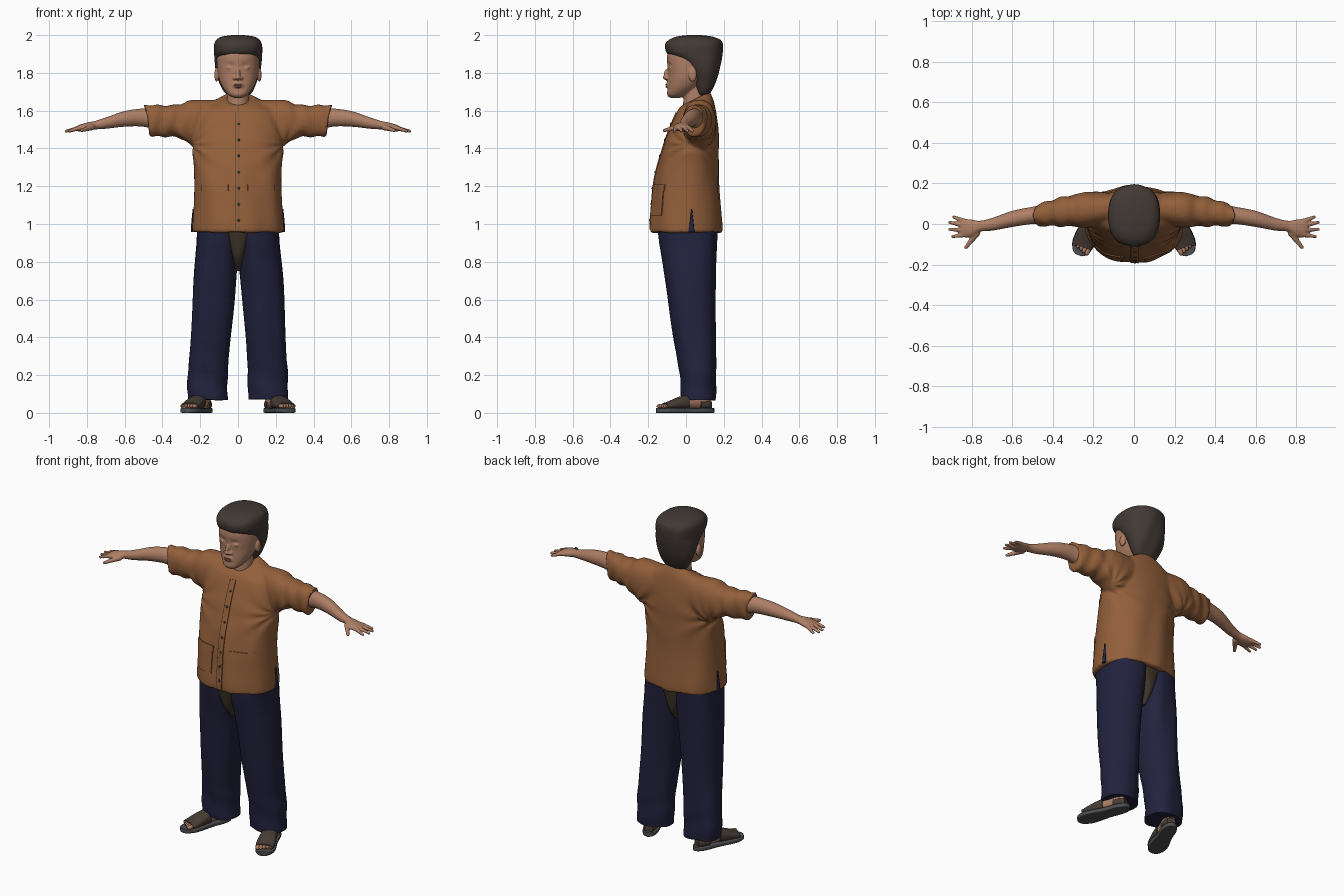
import bpy, bmesh
from math import sin, cos, pi, exp, atan2, copysign, hypot
from mathutils import Matrix, Vector

if "Cube" in bpy.data.objects:
    bpy.data.objects.remove(bpy.data.objects["Cube"])


def material(name, rgb):
    m = bpy.data.materials.new(name)
    m.use_nodes = True
    m.diffuse_color = (*rgb, 1)
    shader = m.node_tree.nodes["Principled BSDF"]
    shader.inputs["Base Color"].default_value = (*rgb, 1)
    shader.inputs["Roughness"].default_value = 0.8
    return m


SKIN = material("skin", (0.42, 0.21, 0.13))
LIP = material("lip", (0.32, 0.14, 0.095))
HAIR = material("hair", (0.055, 0.041, 0.034))
SHIRT = material("shirt_brown", (0.29, 0.115, 0.043))
PANTS = material("navy_cloth", (0.016, 0.016, 0.048))
DARK = material("dark_brown", (0.05, 0.035, 0.022))
STRAP = material("sandal_leather", (0.062, 0.045, 0.036))
SOLE = material("sole_grey", (0.075, 0.075, 0.08))


def loft(bm, axis, rings, power=2.0, n=48, steps=5):
    """Rings are (position, a0, a1, b0, b1, tilt) with a, b the other two axes."""
    rings = [tuple(r) + (0,) * (6 - len(r)) for r in rings]
    dense = []
    for i in range(len(rings) - 1):
        p0, p1, p2, p3 = (rings[max(0, min(len(rings) - 1, i + k))] for k in (-1, 0, 1, 2))
        for s in range(steps):
            t = s / steps
            dense.append([b + t * (c - a) / 2 + t * t * (a - 2.5 * b + 2 * c - d / 2)
                          + t ** 3 * (1.5 * (b - c) + (d - a) / 2)
                          for a, b, c, d in zip(p0, p1, p2, p3)])
    dense.append(rings[-1])
    loops = []
    for t, a0, a1, b0, b1, tilt in dense:
        loop = []
        for k in range(n):
            c, s = cos(2 * pi * k / n), sin(2 * pi * k / n)
            u = copysign(abs(c) ** (2 / power), c) * (a1 - a0) / 2
            v = copysign(abs(s) ** (2 / power), s) * (b1 - b0) / 2
            a, b, w = (a0 + a1) / 2 + u, (b0 + b1) / 2 + v, t + tilt * v
            loop.append(bm.verts.new({"x": (w, a, b), "y": (a, w, b), "z": (a, b, w)}[axis]))
        loops.append(loop)
    for lo, hi in zip(loops, loops[1:]):
        for k in range(n):
            bm.faces.new((lo[k], lo[(k + 1) % n], hi[(k + 1) % n], hi[k]))
    bm.faces.new(loops[0])
    bm.faces.new(loops[-1])


def blob(bm, pos, size):
    bmesh.ops.create_icosphere(bm, subdivisions=3, radius=1,
                               matrix=Matrix.Translation(pos) @ Matrix.Diagonal((*size, 1)))


def limb(bm, a, b, r0, r1):
    """Chain of overlapping balls, used for fingers."""
    for i in range(9):
        t = i / 8
        r = r0 + (r1 - r0) * t
        blob(bm, Vector(a).lerp(Vector(b), t), (r, r, r))


def finish(name, bm, mat, mirror=False, voxel=0, fold=None, wrap=None, thick=0):
    bmesh.ops.recalc_face_normals(bm, faces=bm.faces)
    mesh = bpy.data.meshes.new(name)
    bm.to_mesh(mesh)
    bm.free()
    ob = bpy.data.objects.new(name, mesh)
    bpy.context.collection.objects.link(ob)
    if mirror:
        ob.modifiers.new("mirror", "MIRROR")
    if voxel:
        m = ob.modifiers.new("remesh", "REMESH")
        m.mode, m.voxel_size = "VOXEL", voxel
        m = ob.modifiers.new("smooth", "SMOOTH")
        m.factor, m.iterations = 0.5, 3
    if wrap:
        m = ob.modifiers.new("wrap", "SHRINKWRAP")
        m.target, m.wrap_method, m.offset = wrap, "PROJECT", 0.001
        m.use_project_y = True
        m = ob.modifiers.new("solid", "SOLIDIFY")
        m.thickness, m.offset = thick, 0
    bpy.context.view_layer.update()
    dg = bpy.context.evaluated_depsgraph_get()
    baked = bpy.data.meshes.new_from_object(ob.evaluated_get(dg))
    ob.modifiers.clear()
    ob.data = baked
    if fold:
        moves = [v.normal * fold(v.co) for v in baked.vertices]
        for v, d in zip(baked.vertices, moves):
            v.co += d
    baked.materials.clear()
    baked.materials.append(mat)
    bpy.ops.object.select_all(action="DESELECT")
    ob.select_set(True)
    bpy.context.view_layer.objects.active = ob
    bpy.ops.object.shade_smooth_by_angle(angle=0.9)
    return ob


def sym(rows):
    """Rings given as (position, half width, b0, b1[, tilt])."""
    return [(r[0], -r[1], r[1], *r[2:]) for r in rows]


# Head with neck, ears, nose and closed eyes
bm = bmesh.new()
loft(bm, "z", sym([(1.668, .025, -.085, -.03), (1.685, .052, -.1, .01), (1.72, .08, -.097, .06),
                   (1.76, .098, -.095, .1), (1.80, .107, -.095, .13), (1.85, .112, -.1, .15),
                   (1.90, .11, -.098, .16), (1.95, .095, -.07, .15), (1.98, .05, -.02, .1)]), 2.2)
loft(bm, "z", sym([(1.56, .066, -.015, .12), (1.64, .06, -.015, .115), (1.74, .058, -.01, .12)]))
blob(bm, (0, -.1, 1.79), (.012, .018, .032))
blob(bm, (0, -.107, 1.775), (.015, .016, .012))
blob(bm, (0, -.092, 1.735), (.032, .013, .022))
for s in (-1, 1):
    blob(bm, (s * .016, -.099, 1.772), (.012, .012, .009))
    blob(bm, (s * .042, -.082, 1.828), (.021, .014, .012))
    blob(bm, (s * .113, .035, 1.79), (.012, .022, .037))


def sockets(p):
    return -.007 * exp(-((abs(p.x) - .04) / .025) ** 2 - ((p.z - 1.84) / .016) ** 2) if p.y < -.04 else 0


finish("head", bm, SKIN, voxel=.0045, fold=sockets)

bm = bmesh.new()
blob(bm, (0, -.1, 1.737), (.024, .009, .005))
blob(bm, (0, -.099, 1.726), (.02, .009, .006))
finish("lips", bm, LIP)

# Hair cap
bm = bmesh.new()
loft(bm, "z", sym([(1.675, .05, .06, .115), (1.70, .075, .055, .132), (1.75, .1, .04, .157),
                   (1.80, .116, .015, .174), (1.86, .124, -.035, .187), (1.895, .127, -.088, .192),
                   (1.915, .129, -.106, .194), (1.95, .128, -.109, .194), (1.975, .115, -.09, .182),
                   (1.992, .085, -.05, .14), (2.0, .03, .01, .08)]), 2.3, n=64)
finish("hair", bm, HAIR, fold=lambda p: .0015 * sin(70 * p.x + 20 * p.z) * (p.z < 1.97))

# Shirt body and short sleeves
bm = bmesh.new()
loft(bm, "z", sym([(.955, .245, -.19, .19), (1.0, .243, -.19, .19), (1.1, .237, -.18, .182),
                   (1.2, .234, -.17, .176), (1.3, .234, -.15, .175), (1.4, .238, -.122, .175),
                   (1.5, .235, -.088, .172), (1.57, .225, -.062, .163, .05), (1.62, .19, -.045, .15, .2),
                   (1.648, .12, -.035, .135, .4), (1.662, .085, -.028, .125, .5)]), 2.15, n=64)
for s in (-1, 1):
    loft(bm, "x", [(s * x, *r, s * t) for x, *r, t in (
        (.05, .02, .14, 1.45, 1.655, 0), (.2, -.015, .16, 1.4, 1.658, 0), (.26, -.015, .152, 1.425, 1.652, 0),
        (.32, -.012, .14, 1.455, 1.632, 0), (.4, -.01, .12, 1.463, 1.628, .1),
        (.48, -.012, .095, 1.463, 1.632, .2))], 2.3)


def shirt_folds(p):
    ax, az = abs(p.x) - .25, p.z - 1.42
    pit = .006 * sin(9 * atan2(az, ax)) * exp(-hypot(ax, az) / .12) * min(1, hypot(ax, az) / .05)
    hang = .004 * sin(38 * p.x + 7 * p.z + 9 * p.y) * max(0, min(1, (1.5 - p.z) / .3))
    sleeve = .005 * sin(75 * abs(p.x) + 20 * p.z) * max(0, min(1, (abs(p.x) - .22) / .1))
    return pit + hang * .8 + sleeve * .7


shirt = finish("shirt", bm, SHIRT, voxel=.009, fold=shirt_folds)


def plate(name, mat, x0, x1, z0, z1, thick):
    """Thin cloth patch laid onto the shirt front."""
    bm = bmesh.new()
    bmesh.ops.create_grid(bm, x_segments=max(2, int((x1 - x0) * 90)), y_segments=int((z1 - z0) * 90) + 1, size=.5)
    for v in bm.verts:
        v.co = (x0 + (v.co.x + .5) * (x1 - x0), -.5, z0 + (v.co.y + .5) * (z1 - z0))
    return finish(name, bm, mat, wrap=shirt, thick=thick)


plate("placket", SHIRT, -.012, .022, .97, 1.59, .008)
plate("placket_edge", DARK, -.016, -.012, .97, 1.59, .008)
for side, s in (("right", -1), ("left", 1)):
    x0, x1 = sorted((s * .055, s * .185))
    plate(side + "_pocket", SHIRT, x0, x1, 1.045, 1.2, .009)
    plate(side + "_pocket_hem", SHIRT, x0 - .004, x1 + .004, 1.175, 1.208, .0095)

# Buttons down the placket
bm = bmesh.new()
for i in range(7):
    hit, pos, *_ = shirt.ray_cast(Vector((.005, -1, 1.02 + i * .085)), Vector((0, 1, 0)))
    if hit:
        blob(bm, pos - Vector((0, .005, 0)), (.007, .004, .007))
finish("buttons", bm, DARK)

# Open slits at the shirt sides
bm = bmesh.new()
loft(bm, "z", [(.957, .235, .25, .015, .045), (1.01, .235, .247, .02, .04), (1.08, .232, .24, .028, .032)], n=12)
finish("side_slits", bm, PANTS, mirror=True)

# Forearms and hands
bm = bmesh.new()
loft(bm, "x", [(.42, 0, .1, 1.49, 1.61), (.5, 0, .085, 1.515, 1.612), (.6, -.015, .065, 1.515, 1.598),
               (.7, -.033, .03, 1.504, 1.564), (.76, -.038, .016, 1.5, 1.545), (.8, -.063, .022, 1.493, 1.537),
               (.84, -.066, .026, 1.49, 1.525), (.855, -.055, .02, 1.493, 1.518)], n=32)
for y0, x1, y1 in ((.014, .895, .034), (-.008, .915, .008), (-.031, .915, -.026), (-.053, .9, -.062)):
    limb(bm, (.835, y0, 1.51), (x1 - .006, y1, 1.492), .0125, .0085)
limb(bm, (.775, -.045, 1.512), (.828, -.115, 1.495), .017, .0095)
finish("arms", bm, SKIN, mirror=True, voxel=.005)

# Trouser legs
bm = bmesh.new()
loft(bm, "z", [(.07, .055, .262, -.025, .155), (.18, .052, .264, -.03, .155), (.3, .045, .257, -.046, .155),
               (.5, .03, .246, -.08, .155), (.7, .012, .236, -.11, .158), (.82, -.002, .225, -.126, .16),
               (.9, -.012, .218, -.138, .163), (1.0, -.02, .215, -.148, .165)], 2.4, n=72, steps=9)


def trouser_folds(p):
    crease = .003 * sin(45 * p.x + 5 * p.z) + .002 * sin(25 * p.y - 8 * p.z)
    return crease + .004 * sin(42 * p.z + 18 * p.x) * max(0, 1 - p.z / .35)


finish("trouser_legs", bm, PANTS, mirror=True, fold=trouser_folds)

# Fly panel filling the gap between the legs
bm = bmesh.new()
loft(bm, "z", sym([(.75, .012, -.06, .1), (.82, .035, -.118, .145), (.9, .075, -.139, .158),
                   (.97, .11, -.152, .166)]), 2.6)
finish("fly_panel", bm, DARK)


# Feet and sandals, shaped straight and then turned outwards
def foot_part(name, bm, mat):
    bm.transform(Matrix.Translation((.215, -.003, 0)) @ Matrix.Rotation(.37, 4, "Z"))
    finish(name, bm, mat, mirror=True)


bm = bmesh.new()
loft(bm, "y", [(y, -w, w, 0, .026) for y, w in ((-.162, .014), (-.15, .034), (-.11, .053), (-.06, .054),
                                                (.02, .044), (.1, .043), (.145, .03), (.16, .01))], 6)
foot_part("sandal_soles", bm, SOLE)

bm = bmesh.new()
loft(bm, "y", sym([(-.12, .044, .02, .045), (-.09, .047, .02, .055), (-.04, .044, .02, .075),
                   (.03, .037, .02, .1), (.1, .036, .02, .12), (.135, .02, .02, .1)]), n=32)
for i in range(5):
    blob(bm, (-.035 + i * .0175, -.128 + .006 * i, .036), (.0125 - .001 * i, .022, .012))
foot_part("feet", bm, SKIN)

bm = bmesh.new()
loft(bm, "y", sym([(-.118, .05, .018, .053), (-.09, .053, .018, .062), (-.04, .05, .018, .083),
                   (.01, .044, .018, .097)]), 2.4, n=32)
loft(bm, "y", sym([(.075, .041, .018, .07), (.12, .036, .018, .07), (.142, .024, .018, .065)]), 2.6, n=32)
foot_part("sandal_straps", bm, STRAP)
